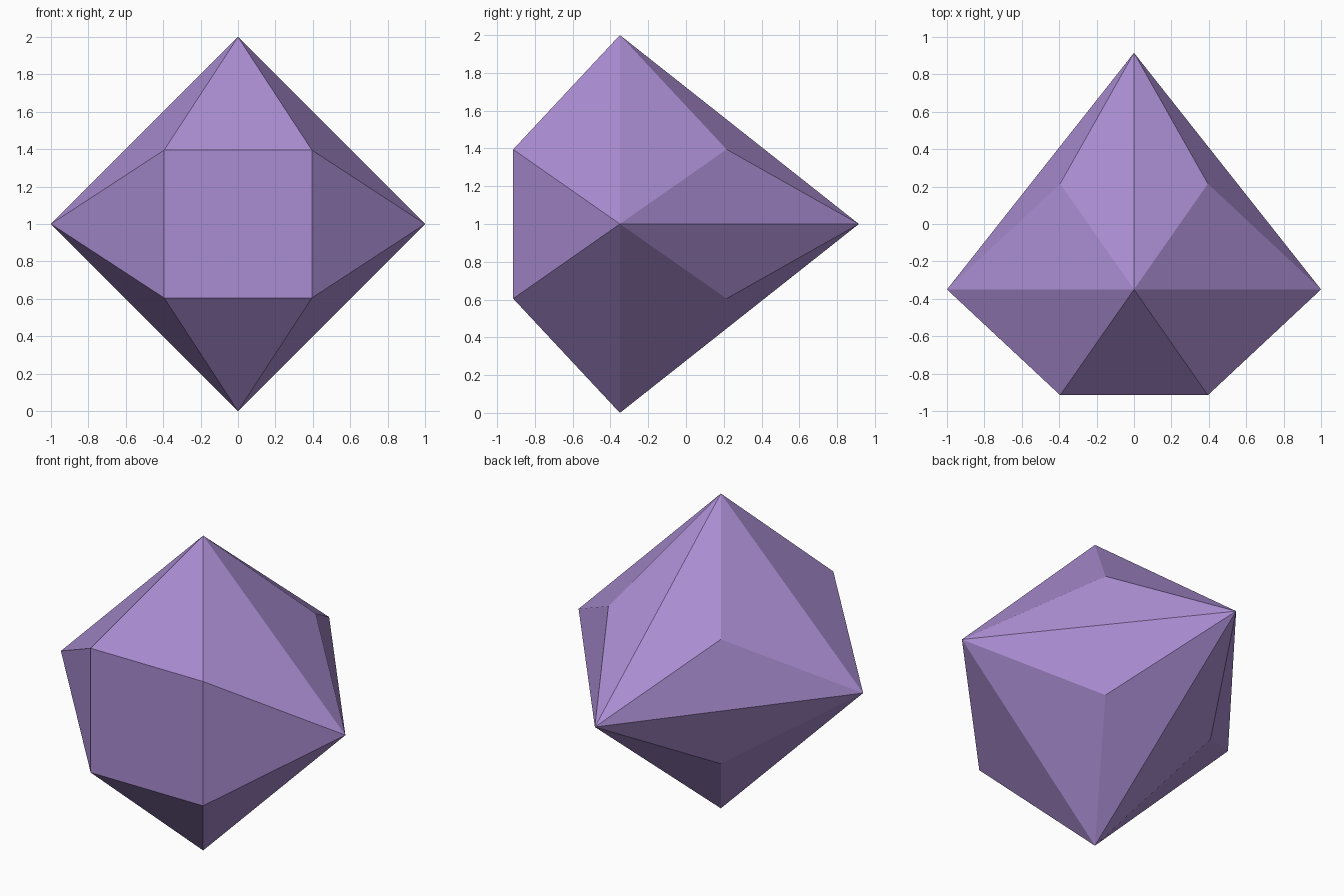
import bpy, bmesh, math

if "Cube" in bpy.data.objects:
    bpy.data.objects.remove(bpy.data.objects["Cube"])

# flat violet colour
violet = bpy.data.materials.new("violet")
violet.diffuse_color = (0.40, 0.265, 0.64, 1)
violet.use_nodes = True
violet.node_tree.nodes["Principled BSDF"].inputs["Base Color"].default_value = violet.diffuse_color

CY, CZ = -0.35, 1.0            # centre of the crystal
CORNER, DEPTH = 0.395, 0.565   # half size of the inner box
BACK = 1.265                   # length of the back spike

# corners of the inner box, plus spikes on every side except the flat front
points = [(sx * CORNER, sy * DEPTH, sz * CORNER)
          for sx in (-1, 1) for sy in (-1, 1) for sz in (-1, 1)]
points += [(-1, 0, 0), (1, 0, 0), (0, 0, -1), (0, 0, 1), (0, BACK, 0)]

# faceted crystal: the convex skin over all points
bm = bmesh.new()
for x, y, z in points:
    bm.verts.new((x, y + CY, z + CZ))
bmesh.ops.convex_hull(bm, input=bm.verts[:])
bmesh.ops.dissolve_limit(bm, angle_limit=math.radians(0.5),
                         verts=bm.verts[:], edges=bm.edges[:])
bmesh.ops.recalc_face_normals(bm, faces=bm.faces[:])

mesh = bpy.data.meshes.new("crystal")
bm.to_mesh(mesh)
bm.free()
mesh.materials.append(violet)
crystal = bpy.data.objects.new("crystal", mesh)
bpy.context.collection.objects.link(crystal)
